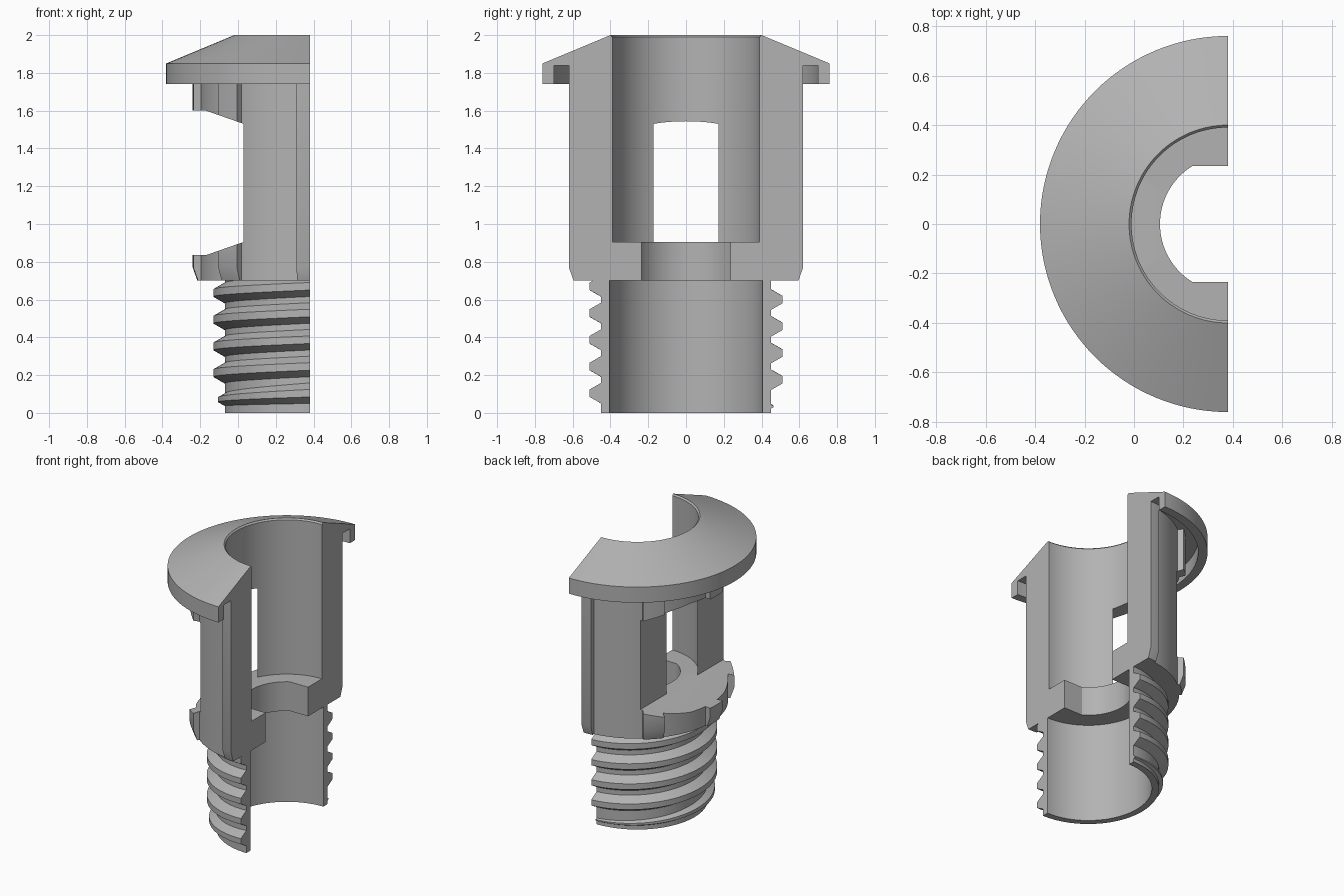
import bpy, bmesh, math

if "Cube" in bpy.data.objects:
    bpy.data.objects.remove(bpy.data.objects["Cube"], do_unlink=True)

AXIS_X = 0.38      # the turning axis lies on the section plane
PITCH = 0.1415

grey = bpy.data.materials.new("plain grey")
grey.use_nodes = True
grey.diffuse_color = (0.45, 0.45, 0.45, 1)
grey.node_tree.nodes["Principled BSDF"].inputs["Base Color"].default_value = (0.45, 0.45, 0.45, 1)


def finish(name, bm):
    bmesh.ops.recalc_face_normals(bm, faces=bm.faces)
    mesh = bpy.data.meshes.new(name)
    bm.to_mesh(mesh)
    bm.free()
    obj = bpy.data.objects.new(name, mesh)
    bpy.context.collection.objects.link(obj)
    mesh.materials.append(grey)
    return obj


def sweep(name, profile_at, start, end, steps):
    """Turn a closed (radius, z) profile about the axis and cap both ends."""
    bm = bmesh.new()
    rings = []
    for i in range(steps + 1):
        t = i / steps
        a = math.radians(start + (end - start) * t)
        rings.append([bm.verts.new((AXIS_X + r * math.cos(a), r * math.sin(a), z))
                      for r, z in profile_at(t)])
    n = len(rings[0])
    for a, b in zip(rings, rings[1:]):
        for j in range(n):
            k = (j + 1) % n
            bm.faces.new((a[j], a[k], b[k], b[j]))
    bm.faces.new(rings[0])
    bm.faces.new(rings[-1])
    return finish(name, bm)


def prism(name, points, offset):
    """Extrude a flat outline into a closed cutter."""
    bm = bmesh.new()
    face = bm.faces.new([bm.verts.new(p) for p in points])
    out = bmesh.ops.extrude_face_region(bm, geom=[face])
    moved = [v for v in out["geom"] if isinstance(v, bmesh.types.BMVert)]
    bmesh.ops.translate(bm, verts=moved, vec=offset)
    obj = finish(name, bm)
    obj.hide_render = True
    return obj


def activate(obj):
    bpy.ops.object.select_all(action='DESELECT')
    obj.select_set(True)
    bpy.context.view_layer.objects.active = obj


def cut(obj, cutter):
    mod = obj.modifiers.new("cut", 'BOOLEAN')
    mod.operation = 'DIFFERENCE'
    mod.solver = 'EXACT'
    mod.object = cutter
    activate(obj)
    bpy.ops.object.modifier_apply(modifier=mod.name)


# Half body: flange with hollow underside, barrel, inner collar and lower tube
body_profile = [
    (0.58, 0.70), (0.58, 1.84), (0.70, 1.84), (0.70, 1.74), (0.76, 1.74),
    (0.76, 1.85), (0.40, 2.0), (0.39, 1.99), (0.39, 0.905), (0.05, 0.905),
    (0.05, 0.70), (0.405, 0.70), (0.405, 0), (0.45, 0), (0.45, 0.70)]
body = sweep("half_body", lambda t: body_profile, 90, 270, 64)

# Outer ribs with chamfered feet, every 45 degrees
rib_profile = [(0.57, 0.70), (0.595, 0.70), (0.62, 0.77), (0.62, 1.88), (0.57, 1.88)]
HALF = 6.5
ribs = []
for angle in range(90, 271, 45):
    ribs.append(sweep("rib", lambda t: rib_profile,
                      max(angle - HALF, 90), min(angle + HALF, 270), 6))

# Side window with sloping sill and head, cut straight through
window = prism("window_cutter", [
    (0.03, -1, 0.905), (-0.17, -1, 0.835), (-0.6, -1, 0.835),
    (-0.6, -1, 1.60), (-0.17, -1, 1.60), (0.03, -1, 1.53)], (0, 2, 0))
for part in [body] + ribs:
    cut(part, window)

# Collar opening: round with two flats
FLAT, HOLE = 0.235, 0.275
limit = math.asin(FLAT / HOLE)
arc = [math.pi - limit + 2 * limit * i / 32 for i in range(33)]
outline = [(AXIS_X + HOLE * math.cos(a), HOLE * math.sin(a), 0.6) for a in arc]
outline += [(0.6, -FLAT, 0.6), (0.6, FLAT, 0.6)]
opening = prism("opening_cutter", outline, (0, 0, 0.4))
cut(body, opening)

for cutter in (window, opening):
    bpy.data.objects.remove(cutter, do_unlink=True)

# External screw thread, one half turn per row; the lowest row fades in
threads = []
for row in range(5):
    def tooth(t, row=row):
        z = 0.069 + PITCH * (row + (t - 0.5) / 2)
        s = 0.2 + 0.8 * t if row == 0 else 1
        tip = 0.45 + 0.06 * s
        return [(0.449, max(z - 0.055 * s, 0.001)), (tip, z - 0.02 * s),
                (tip, z + 0.02 * s), (0.449, z + 0.055 * s)]
    threads.append(sweep("thread_row", tooth, 90, 270, 64))

for part in [body] + ribs + threads:
    activate(part)
    bpy.ops.object.shade_smooth_by_angle(angle=math.radians(25))
